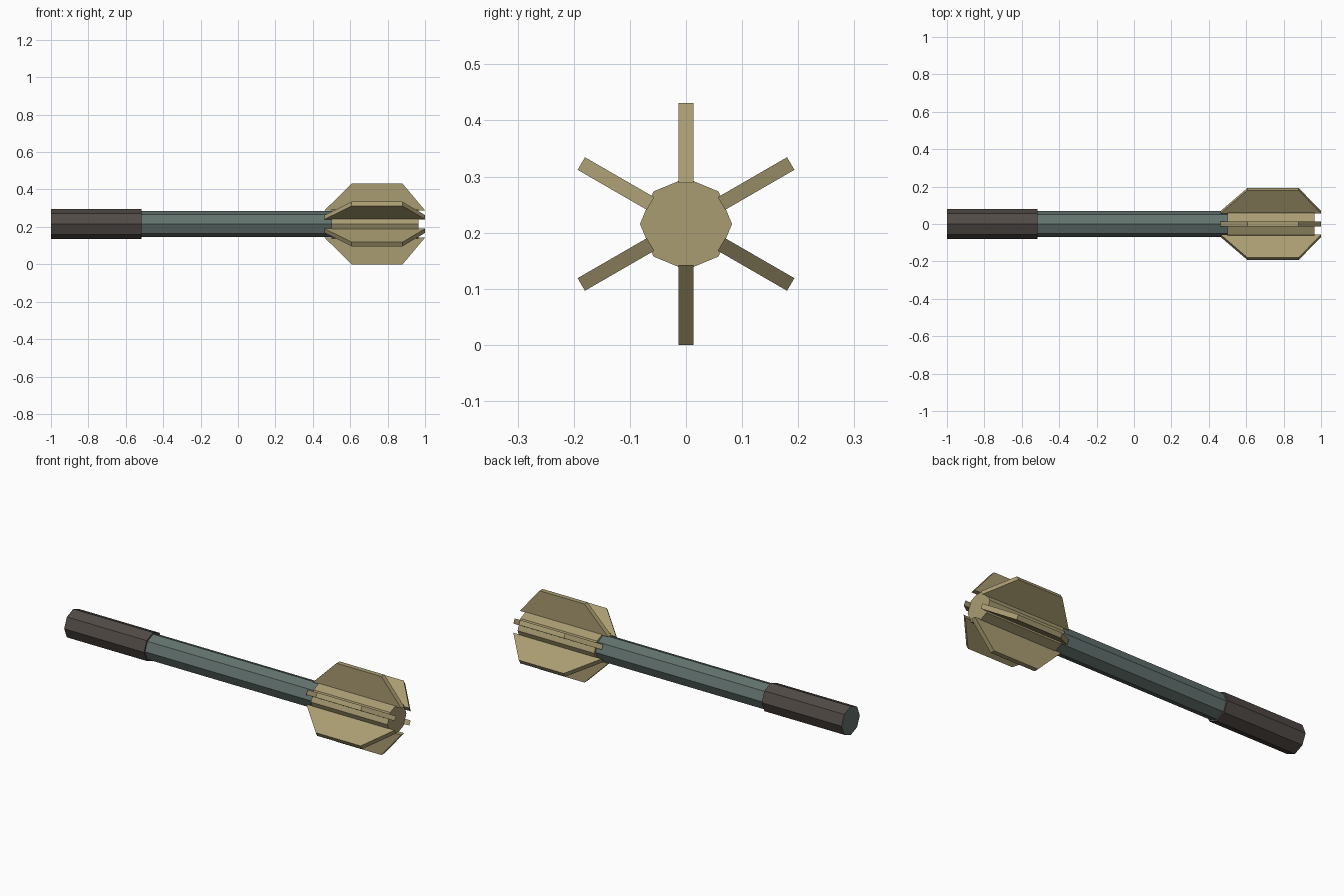
import bpy, bmesh
from math import cos, sin, pi, radians
from mathutils import Matrix, Vector

if "Cube" in bpy.data.objects:
    bpy.data.objects.remove(bpy.data.objects["Cube"])

AXIS_Z = 0.2155


def material(name, rgb):
    m = bpy.data.materials.new(name)
    m.diffuse_color = (*rgb, 1)
    m.use_nodes = True
    m.node_tree.nodes["Principled BSDF"].inputs["Base Color"].default_value = m.diffuse_color
    return m


brass = material("dull brass", (0.40, 0.335, 0.17))
steel = material("grey green steel", (0.125, 0.17, 0.158))
leather = material("dark leather", (0.082, 0.069, 0.061))


def finish(bm, name, mats):
    bmesh.ops.recalc_face_normals(bm, faces=bm.faces)
    me = bpy.data.meshes.new(name)
    bm.to_mesh(me)
    bm.free()
    for m in mats:
        me.materials.append(m)
    ob = bpy.data.objects.new(name, me)
    ob.location.z = AXIS_Z
    bpy.context.collection.objects.link(ob)
    return ob


def extrude(bm, points, offset):
    face = bm.faces.new([bm.verts.new(p) for p in points])
    ext = bmesh.ops.extrude_face_region(bm, geom=[face], use_keep_orig=True)
    verts = [g for g in ext["geom"] if isinstance(g, bmesh.types.BMVert)]
    bmesh.ops.translate(bm, verts=verts, vec=offset)


def octagon_rod(name, x0, x1, r, mats):
    bm = bmesh.new()
    ring = [(x0, r * cos(i * pi / 4), r * sin(i * pi / 4)) for i in range(8)]
    extrude(bm, ring, Vector((x1 - x0, 0, 0)))
    return finish(bm, name, mats)


# Handle and head core
grip = octagon_rod("grip", -1.0, -0.515, 0.079, [leather, steel])
for p in grip.data.polygons:  # exposed steel butt
    if p.normal.x < -0.9:
        p.material_index = 1
octagon_rod("shaft", -0.53, 0.52, 0.07, [steel])
octagon_rod("head_core", 0.50, 0.965, 0.082, [brass])

# Six flanges around the head
profile = [(0.463, 0.073), (0.607, 0.2155), (0.88, 0.2155), (1.0, 0.073)]
T = 0.026
for k in range(6):
    bm = bmesh.new()
    extrude(bm, [(x, -T / 2, r) for x, r in profile], Vector((0, T, 0)))
    bmesh.ops.transform(bm, matrix=Matrix.Rotation(radians(60 * k), 4, 'X'), verts=bm.verts)
    finish(bm, f"flange_{k + 1}", [brass])
